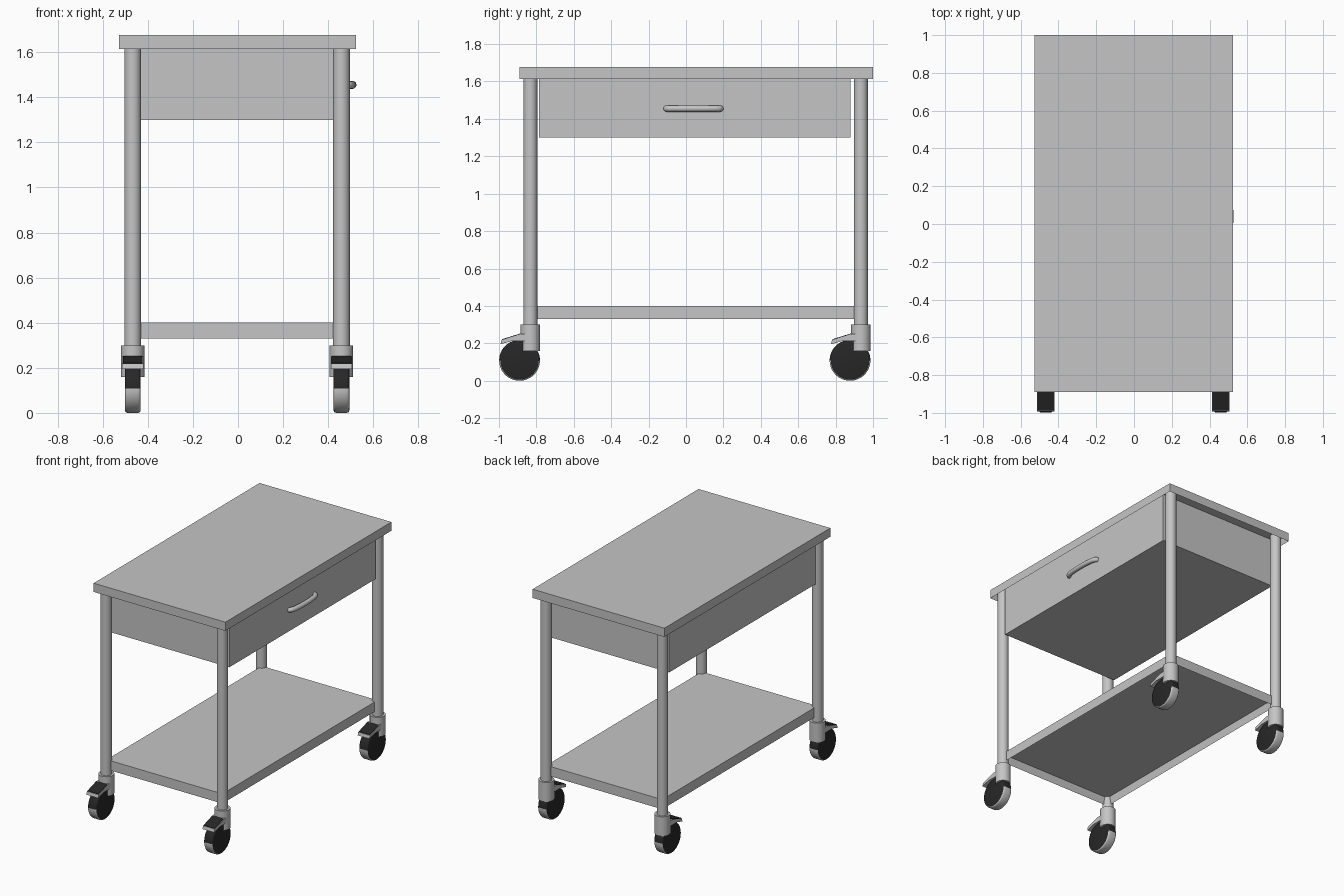
import bpy, bmesh, math
from mathutils import Matrix, Vector

if "Cube" in bpy.data.objects:
    bpy.data.objects.remove(bpy.data.objects["Cube"])

def material(name, v):
    m = bpy.data.materials.new(name)
    m.diffuse_color = (v, v, v, 1)
    m.use_nodes = True
    m.node_tree.nodes["Principled BSDF"].inputs["Base Color"].default_value = m.diffuse_color
    return m

GREY = material("light grey metal", 0.56)
DARK = material("black rubber", 0.02)

def finish(name, bm, mats, smooth=False):
    bmesh.ops.recalc_face_normals(bm, faces=bm.faces[:])
    me = bpy.data.meshes.new(name)
    bm.to_mesh(me)
    bm.free()
    for m in mats:
        me.materials.append(m)
    ob = bpy.data.objects.new(name, me)
    bpy.context.collection.objects.link(ob)
    if smooth:
        bpy.ops.object.select_all(action='DESELECT')
        ob.select_set(True)
        bpy.context.view_layer.objects.active = ob
        bpy.ops.object.shade_smooth_by_angle(angle=math.radians(40))
    return ob

def box(name, lo, hi, hollow=None):
    """Box from corner to corner; hollow=(rim, depth) recesses the underside."""
    lo, hi = Vector(lo), Vector(hi)
    bm = bmesh.new()
    bmesh.ops.create_cube(bm, size=1, matrix=Matrix.Translation((lo + hi) / 2)
                          @ Matrix.Diagonal((*(hi - lo), 1)))
    if hollow:
        bm.normal_update()
        under = min(bm.faces, key=lambda f: f.calc_center_median().z)
        bmesh.ops.inset_individual(bm, faces=[under], thickness=hollow[0])
        bmesh.ops.translate(bm, verts=under.verts, vec=(0, 0, hollow[1]))
    return finish(name, bm, [GREY])

def post(name, x, y, z0, z1, r):
    bm = bmesh.new()
    bmesh.ops.create_cone(bm, cap_ends=True, segments=32, radius1=r, radius2=r, depth=z1 - z0,
                          matrix=Matrix.Translation((x, y, (z0 + z1) / 2)))
    finish(name, bm, [GREY], True)

def wheel(name, x, y, z, r, w):
    bm = bmesh.new()
    bmesh.ops.create_cone(bm, cap_ends=True, segments=48, radius1=r, radius2=r, depth=w)
    rims = [e for e in bm.edges if any(len(f.verts) > 4 for f in e.link_faces)]
    bmesh.ops.bevel(bm, geom=rims, offset=0.012, segments=3, affect='EDGES', profile=0.5)
    bmesh.ops.transform(bm, verts=bm.verts[:], matrix=Matrix.Translation((x, y, z))
                        @ Matrix.Rotation(math.pi / 2, 4, 'Y'))
    bm.normal_update()
    # dark hub sides and upper tread, pale worn tread underneath
    for f in bm.faces:
        if abs(f.normal.x) > 0.95 or f.calc_center_median().z > z:
            f.material_index = 1
    finish(name, bm, [GREY, DARK], True)

def extrude_x(name, profile, x, w, mat):
    """Side profile of (y, z) points extruded across x."""
    bm = bmesh.new()
    face = bm.faces.new([bm.verts.new((x - w / 2, y, z)) for y, z in profile])
    out = bmesh.ops.extrude_face_region(bm, geom=[face])
    bmesh.ops.translate(bm, vec=(w, 0, 0),
                        verts=[v for v in out["geom"] if isinstance(v, bmesh.types.BMVert)])
    finish(name, bm, [mat])

# Table top, shelf and drawer case
box("table_top", (-0.528, -0.89, 1.614), (0.523, 1.0, 1.677), (0.015, 0.045))
box("lower_shelf", (-0.465, -0.832, 0.33), (0.458, 0.935, 0.40), (0.015, 0.055))
box("drawer", (-0.482, -0.785, 1.30), (0.48, 0.88, 1.665))

# Drawer handle: bowed rod on the right side
cu = bpy.data.curves.new("drawer_handle", 'CURVE')
cu.dimensions = '3D'
cu.bevel_depth = 0.017
cu.bevel_resolution = 4
cu.use_fill_caps = True
n = 24
sp = cu.splines.new('POLY')
sp.points.add(n)
for i, p in enumerate(sp.points):
    t = math.pi * i / n
    p.co = (0.47 + 0.039 * max(0, math.sin(t)) ** 0.5, 0.04 - 0.145 * math.cos(t), 1.455, 1)
cu.materials.append(GREY)
bpy.context.collection.objects.link(bpy.data.objects.new("drawer_handle", cu))

# Legs with braked casters, all trailing toward the front
for side, x in (("left", -0.467), ("right", 0.459)):
    for end, y in (("front", -0.832), ("back", 0.935)):
        tag = f"{end}_{side}"
        post(f"{tag}_leg", x, y, 0.29, 1.662, 0.037)
        post(f"{tag}_caster_socket", x, y, 0.16, 0.30, 0.052)
        wheel(f"{tag}_wheel", x, y - 0.058, 0.109, 0.109, 0.07)
        extrude_x(f"{tag}_brake_pedal",
                  [(y, 0.25), (y - 0.05, 0.25), (y - 0.155, 0.217), (y - 0.16, 0.195),
                   (y - 0.10, 0.212), (y, 0.212)], x, 0.094, GREY)
        extrude_x(f"{tag}_pedal_pad",
                  [(y - 0.052, 0.253), (y - 0.152, 0.222), (y - 0.152, 0.217), (y - 0.052, 0.247)],
                  x, 0.088, DARK)
